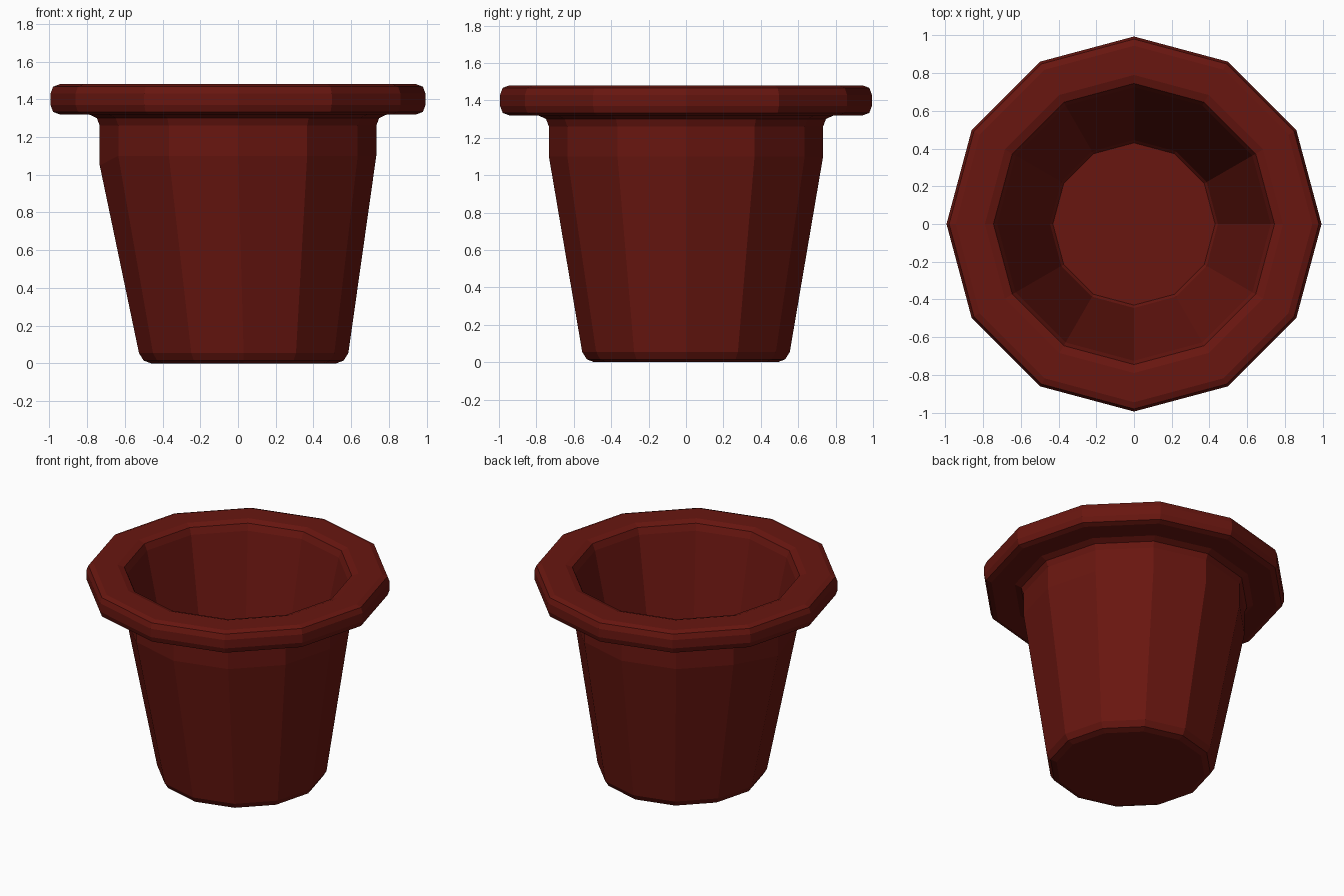
import bpy, bmesh, math

if "Cube" in bpy.data.objects:
    bpy.data.objects.remove(bpy.data.objects["Cube"])

SIDES = 12
# Outline from the underside, up the wall, over the rim and down to the inner floor:
# radius, height, sideways shift
PROFILE = [
    (0.49, 0.0, 0.03), (0.53, 0.015, 0.03), (0.555, 0.055, 0.03),   # foot
    (0.733, 1.10, 0.0), (0.733, 1.26, 0.0),                         # wall
    (0.748, 1.30, 0.0), (0.79, 1.32, 0.0),                          # cove under rim
    (0.945, 1.32, 0.0), (0.98, 1.333, 0.0), (0.994, 1.37, 0.0),     # rim
    (0.994, 1.43, 0.0), (0.98, 1.467, 0.0), (0.945, 1.48, 0.0),
    (0.79, 1.48, 0.0), (0.745, 1.465, 0.0), (0.725, 1.42, 0.0),     # inner lip
    (0.445, 0.14, 0.0), (0.43, 0.12, 0.0),                          # inner floor
]

bm = bmesh.new()
rings = []
for r, z, shift in PROFILE:
    ring = []
    for i in range(SIDES):
        a = 2 * math.pi * i / SIDES
        ring.append(bm.verts.new((r * math.cos(a) + shift, r * math.sin(a), z)))
    rings.append(ring)

# The wall's bend sits slightly lower on the left
rings[3][SIDES // 2].co.z = 1.05

# Walls between rings, then underside and floor
for low, high in zip(rings, rings[1:]):
    for i in range(SIDES):
        j = (i + 1) % SIDES
        bm.faces.new((low[i], low[j], high[j], high[i]))
bm.faces.new(rings[0][::-1])
bm.faces.new(rings[-1])
bmesh.ops.recalc_face_normals(bm, faces=bm.faces)

mesh = bpy.data.meshes.new("flower_pot")
bm.to_mesh(mesh)
bm.free()
pot = bpy.data.objects.new("flower_pot", mesh)
bpy.context.collection.objects.link(pot)

# Dark terracotta
mat = bpy.data.materials.new("dark_terracotta")
mat.diffuse_color = (0.14, 0.008, 0.005, 1)
mat.use_nodes = True
mat.node_tree.nodes["Principled BSDF"].inputs["Base Color"].default_value = mat.diffuse_color
mesh.materials.append(mat)
